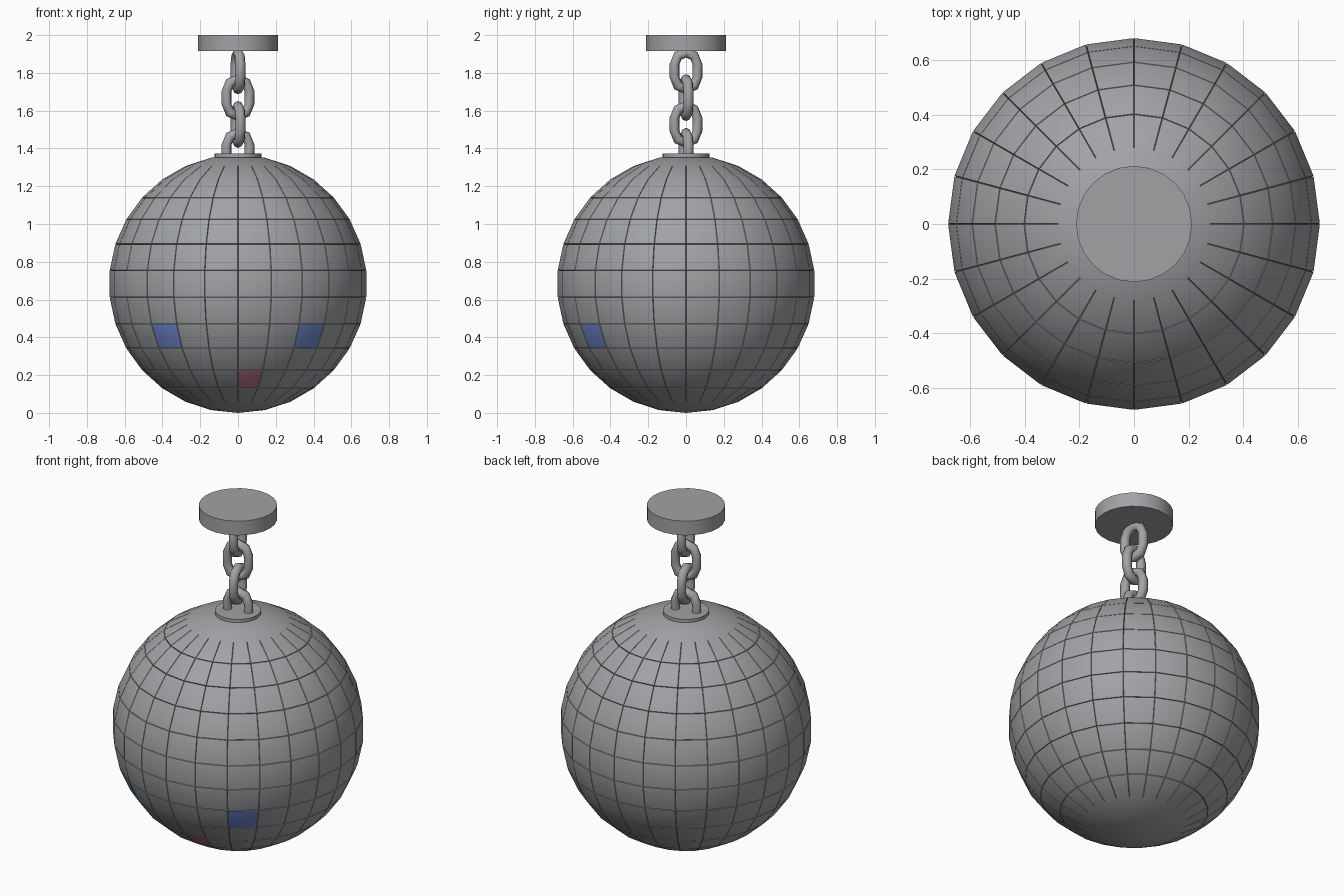
import bpy, bmesh
from math import sin, cos, pi, atan2, asin, degrees, radians
from mathutils import Vector, Matrix

cube = bpy.data.objects.get("Cube")
if cube:
    bpy.data.objects.remove(cube, do_unlink=True)


def material(name, rgb):
    m = bpy.data.materials.new(name)
    m.use_nodes = True
    m.diffuse_color = (*rgb, 1)
    m.node_tree.nodes["Principled BSDF"].inputs["Base Color"].default_value = (*rgb, 1)
    return m


grey = material("silver grey", (0.36, 0.365, 0.38))
blue = material("blue tile", (0.17, 0.26, 0.65))
pink = material("pink tile", (0.55, 0.2, 0.29))


def add_object(name, bm, mats, angle=40):
    me = bpy.data.meshes.new(name)
    bm.normal_update()
    bm.to_mesh(me)
    bm.free()
    for m in mats:
        me.materials.append(m)
    for p in me.polygons:
        p.use_smooth = True
    if angle:
        me.set_sharp_from_angle(angle=radians(angle))
    ob = bpy.data.objects.new(name, me)
    bpy.context.scene.collection.objects.link(ob)
    return ob


# Mirror ball: a sphere whose quads are tiles parted by fine grooves
R = 0.683
bm = bmesh.new()
bmesh.ops.create_uvsphere(bm, u_segments=24, v_segments=15, radius=R)


def latitude(v):
    return degrees(asin(max(-1, min(1, v.z / v.length))))


def tile_colour(c):
    lat, turn = latitude(c), degrees(atan2(c.x, -c.y))
    if -30 < lat < -18 and 30 < abs(turn) < 45:
        return 1
    if -54 < lat < -42 and 0 < turn < 15:
        return 2
    return 0


grid = [v for v in bm.verts if abs(latitude(v.co)) < 61]
tiles = [f for f in bm.faces if abs(latitude(f.calc_center_median())) < 65]
for f in tiles:
    f.material_index = tile_colour(f.calc_center_median())
grooves = bmesh.ops.inset_individual(bm, faces=tiles, thickness=0.0025)["faces"]
for f in grooves:
    f.material_index = 0
for v in grid:
    v.co *= 1 - 0.008 / R
bm.normal_update()
bm.faces.index_update()
groove_ids = {f.index for f in grooves}
ball = add_object("mirror_ball", bm, [grey, blue, pink], angle=None)

# Tiles shade as one round surface, grooves stay crisp
me = ball.data
normals = [None] * len(me.loops)
for p in me.polygons:
    for li in p.loop_indices:
        round_normal = me.vertices[me.loops[li].vertex_index].co.normalized()
        normals[li] = p.normal.copy() if p.index in groove_ids else round_normal
me.normals_split_custom_set(normals)
ball.location.z = R


# Collar on the ball and ceiling mount above the chain
def disc(name, radius, bottom, top, sides=24):
    bm = bmesh.new()
    bmesh.ops.create_cone(bm, cap_ends=True, segments=sides, radius1=radius, radius2=radius,
                          depth=top - bottom, matrix=Matrix.Translation((0, 0, (top + bottom) / 2)))
    return add_object(name, bm, [grey])


disc("ball_collar", 0.125, 1.32, 1.372)
disc("ceiling_mount", 0.212, 1.915, 2.0)


# Chain links: a round wire swept around a stadium loop
def chain_link(name, z, turn, bend=0.062, straight=0.035, wire=0.027, sides=8, steps=4):
    bm = bmesh.new()
    rings = []
    for end in (0, 1):
        for i in range(steps + 1):
            a = pi * (i / steps + end)
            out = Vector((cos(a), 0, sin(a)))
            centre = out * bend + Vector((0, 0, straight if end == 0 else -straight))
            rings.append([bm.verts.new(centre + wire * (out * cos(t) + Vector((0, sin(t), 0))))
                          for t in (2 * pi * k / sides for k in range(sides))])
    for i, ring in enumerate(rings):
        following = rings[(i + 1) % len(rings)]
        for k in range(sides):
            n = (k + 1) % sides
            bm.faces.new((ring[k], ring[n], following[n], following[k]))
    bmesh.ops.recalc_face_normals(bm, faces=bm.faces)
    ob = add_object(name, bm, [grey], angle=60)
    ob.location.z = z
    ob.rotation_euler.z = turn


for i in range(4):
    chain_link(f"chain_link_{i + 1}", 1.385 + 0.142 * i, radians(90 * (i % 2) + 12))
